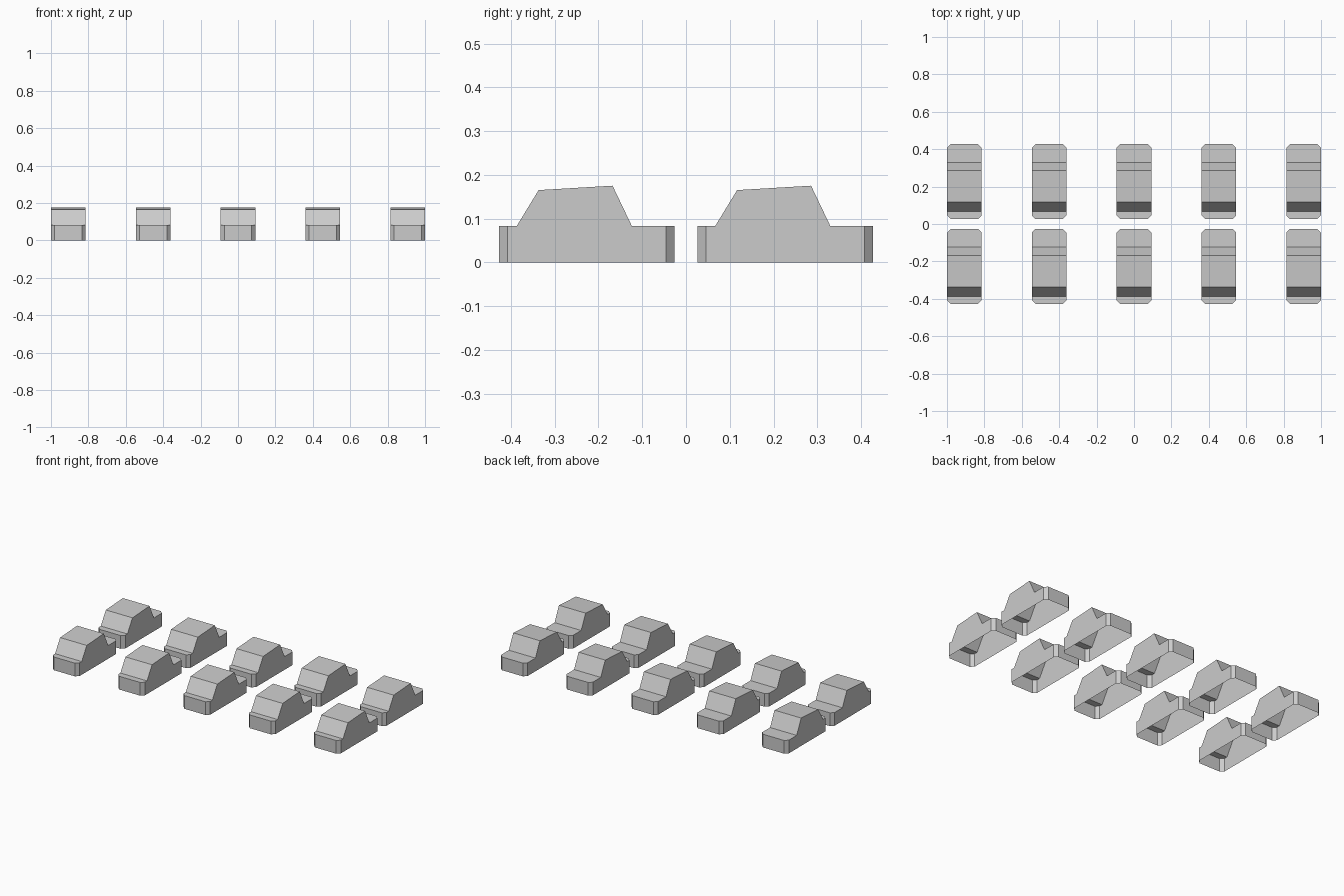
import bpy
import bmesh
from mathutils import Vector

cube = bpy.data.objects.get("Cube")
if cube:
    bpy.data.objects.remove(cube, do_unlink=True)

WIDTH = 0.185
SPACING = 0.4537
COLUMNS, ROWS = 5, 2
CHAMFER = 0.019

# Side outline of one car (y, z), nose first
OUTLINE = [(-0.2, 0), (-0.2, 0.083), (-0.16, 0.083), (-0.11, 0.165),
           (0.059, 0.175), (0.103, 0.083), (0.2, 0.083), (0.2, 0)]

grey = bpy.data.materials.new("plain_grey")
grey.use_nodes = True
colour = (0.6, 0.6, 0.6, 1)
grey.diffuse_color = colour
grey.node_tree.nodes["Principled BSDF"].inputs["Base Color"].default_value = colour


def make_car_mesh():
    bm = bmesh.new()
    # Extrude the outline across the width
    side = bm.faces.new([bm.verts.new((-WIDTH / 2, y, z)) for y, z in OUTLINE])
    result = bmesh.ops.extrude_face_region(bm, geom=[side], use_keep_orig=True)
    moved = [v for v in result["geom"] if isinstance(v, bmesh.types.BMVert)]
    bmesh.ops.translate(bm, verts=moved, vec=Vector((WIDTH, 0, 0)))
    bmesh.ops.recalc_face_normals(bm, faces=bm.faces[:])

    # Chamfer the four upright corners
    corners = [e for e in bm.edges
               if abs((e.verts[0].co - e.verts[1].co).normalized().z) > 0.99]
    bmesh.ops.bevel(bm, geom=corners, offset=CHAMFER, offset_type='OFFSET',
                    segments=1, affect='EDGES', profile=0.5)

    # Leave the hollow shell open underneath
    bm.normal_update()
    base = [f for f in bm.faces if all(v.co.z < 0.001 for v in f.verts)]
    bmesh.ops.delete(bm, geom=base, context='FACES')

    mesh = bpy.data.meshes.new("car_shell")
    bm.to_mesh(mesh)
    bm.free()
    mesh.materials.append(grey)
    return mesh


# Two rows of identical parked cars
car_mesh = make_car_mesh()
for row in range(ROWS):
    for col in range(COLUMNS):
        car = bpy.data.objects.new(f"car_row{row + 1}_{col + 1}", car_mesh)
        car.location = ((col - (COLUMNS - 1) / 2) * SPACING,
                        (row - (ROWS - 1) / 2) * SPACING, 0)
        bpy.context.collection.objects.link(car)
